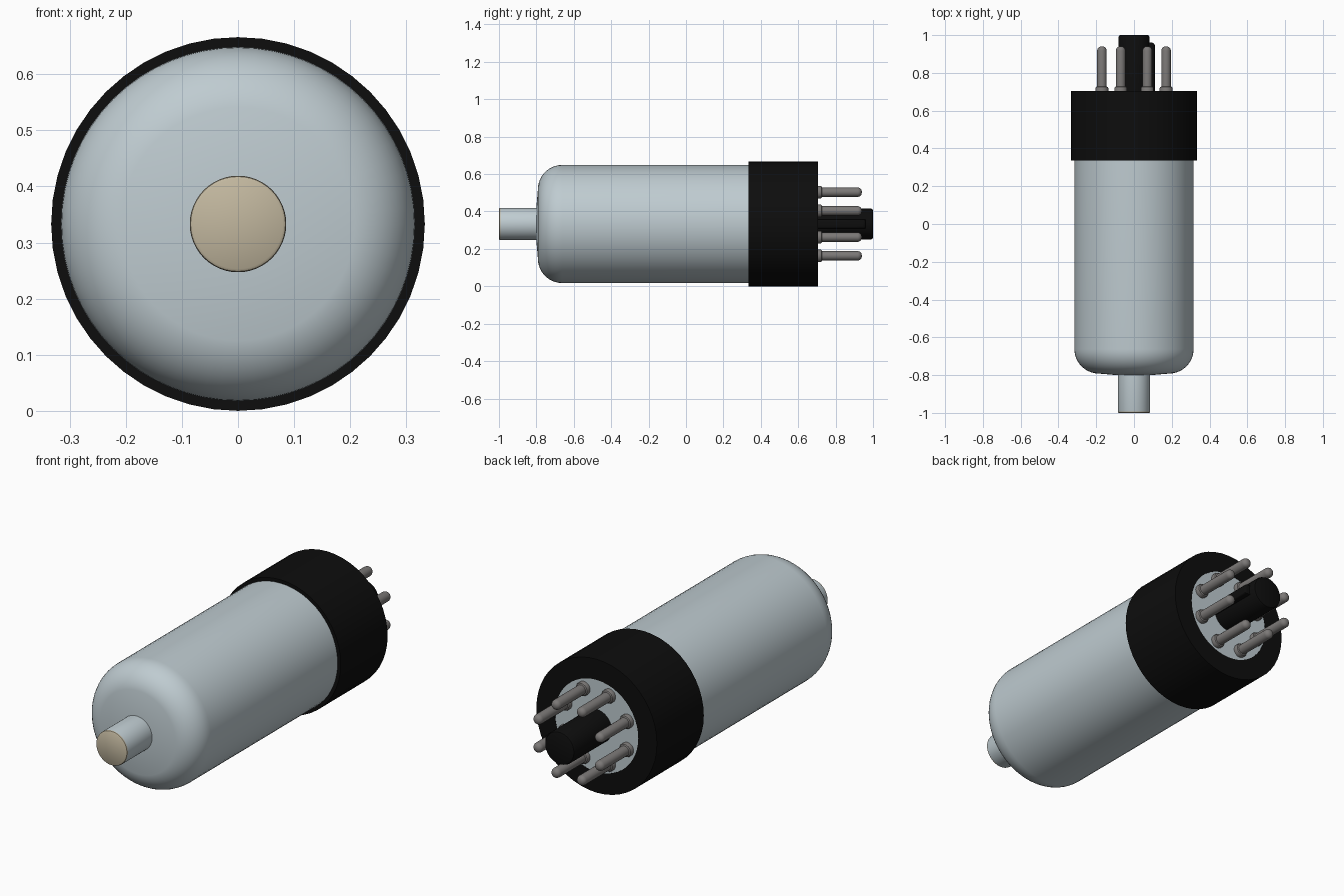
import bpy, bmesh, math
from mathutils import Matrix, Vector

cube = bpy.data.objects.get("Cube")
if cube:
    bpy.data.objects.remove(cube, do_unlink=True)

AXIS_Z = 0.333  # height of the long axis


def material(name, rgb):
    m = bpy.data.materials.new(name)
    m.use_nodes = True
    col = (*rgb, 1.0)
    m.diffuse_color = col
    m.node_tree.nodes["Principled BSDF"].inputs["Base Color"].default_value = col
    return m


GLASS = material("pale blue grey", (0.52, 0.60, 0.635))
TAN = material("tan", (0.54, 0.475, 0.345))
BLACK = material("black", (0.004, 0.004, 0.004))
METAL = material("pin grey", (0.20, 0.19, 0.185))


def finish(bm, name, mats):
    bmesh.ops.recalc_face_normals(bm, faces=bm.faces)
    mesh = bpy.data.meshes.new(name)
    bm.to_mesh(mesh)
    bm.free()
    for m in mats:
        mesh.materials.append(m)
    ob = bpy.data.objects.new(name, mesh)
    bpy.context.collection.objects.link(ob)
    bpy.ops.object.select_all(action='DESELECT')
    ob.select_set(True)
    bpy.context.view_layer.objects.active = ob
    bpy.ops.object.shade_smooth_by_angle(angle=math.radians(35))
    return ob


def lathe(name, profile, mats, segments=48, x=0.0, z=0.0, rule=None):
    """Revolve (radius, y) points about a line parallel to y."""
    bm = bmesh.new()
    vs = [bm.verts.new((r, y, 0)) for r, y in profile]
    es = [bm.edges.new(p) for p in zip(vs, vs[1:])]
    bmesh.ops.spin(bm, geom=vs + es, cent=(0, 0, 0), axis=(0, 1, 0),
                   angle=math.tau, steps=segments, use_merge=True)
    bmesh.ops.remove_doubles(bm, verts=bm.verts, dist=1e-5)
    if rule:
        for f in bm.faces:
            f.material_index = rule(f.calc_center_median())
    bmesh.ops.translate(bm, verts=bm.verts, vec=(x, 0, AXIS_Z + z))
    return finish(bm, name, mats)


def arc(cr, cy, radius, start, end, steps):
    """Points of a rounded corner in (radius, y)."""
    out = []
    for i in range(steps + 1):
        a = math.radians(start + (end - start) * i / steps)
        out.append((cr + radius * math.cos(a), cy + radius * math.sin(a)))
    return out


# Envelope with rounded shoulder and slightly domed front
envelope = [(0, -0.803), (0.09, -0.800)] + arc(0.1855, -0.662, 0.13, -80, 0, 10)
envelope += [(0.3155, 0.40), (0, 0.40)]
lathe("envelope", envelope, [GLASS], 64)

# Top cap stem with a tan end face
cap = [(0, -1.0), (0.080, -1.0), (0.0845, -0.997), (0.086, -0.992),
       (0.086, -0.78), (0, -0.78)]
lathe("top_cap", cap, [GLASS, TAN], 48,
      rule=lambda c: 1 if c.y < -0.993 else 0)

# Base collar, open in the middle at the back
lathe("base_collar", [(0.30, 0.335), (0.333, 0.335), (0.333, 0.705),
                      (0.23, 0.705), (0.23, 0.66), (0.30, 0.66), (0.30, 0.335)],
      [BLACK], 48)

# Plate that carries the pins
lathe("pin_plate", [(0, 0.704), (0.231, 0.704), (0.231, 0.67), (0, 0.67)], [GLASS], 48)

# Ring of eight flanged pins
pin = [(0, 0.69), (0.034, 0.69), (0.034, 0.718), (0.031, 0.725), (0.025, 0.728)]
pin += arc(0.003, 0.918, 0.022, 0, 90, 5) + [(0, 0.94)]
for i in range(8):
    a = math.radians(22.5 + 45 * i)
    lathe(f"pin_{i + 1}", pin, [METAL], 20,
          x=0.184 * math.cos(a), z=0.184 * math.sin(a))

# Central guide post
lathe("guide_post", [(0, 0.69), (0.083, 0.69), (0.083, 0.988), (0.079, 0.997),
                     (0.072, 1.0), (0, 1.0)], [BLACK], 32)

# Locating ridge along the post
bm = bmesh.new()
bmesh.ops.create_cube(bm, size=1, matrix=Matrix.Translation(
    Vector((0.085, 0.825, AXIS_Z))) @ Matrix.Diagonal((0.05, 0.27, 0.05, 1)))
outer = [e for e in bm.edges if all(v.co.x > 0.1 for v in e.verts)]
bmesh.ops.bevel(bm, geom=outer, offset=0.014, segments=3, affect='EDGES', profile=0.5)
finish(bm, "guide_ridge", [BLACK])
